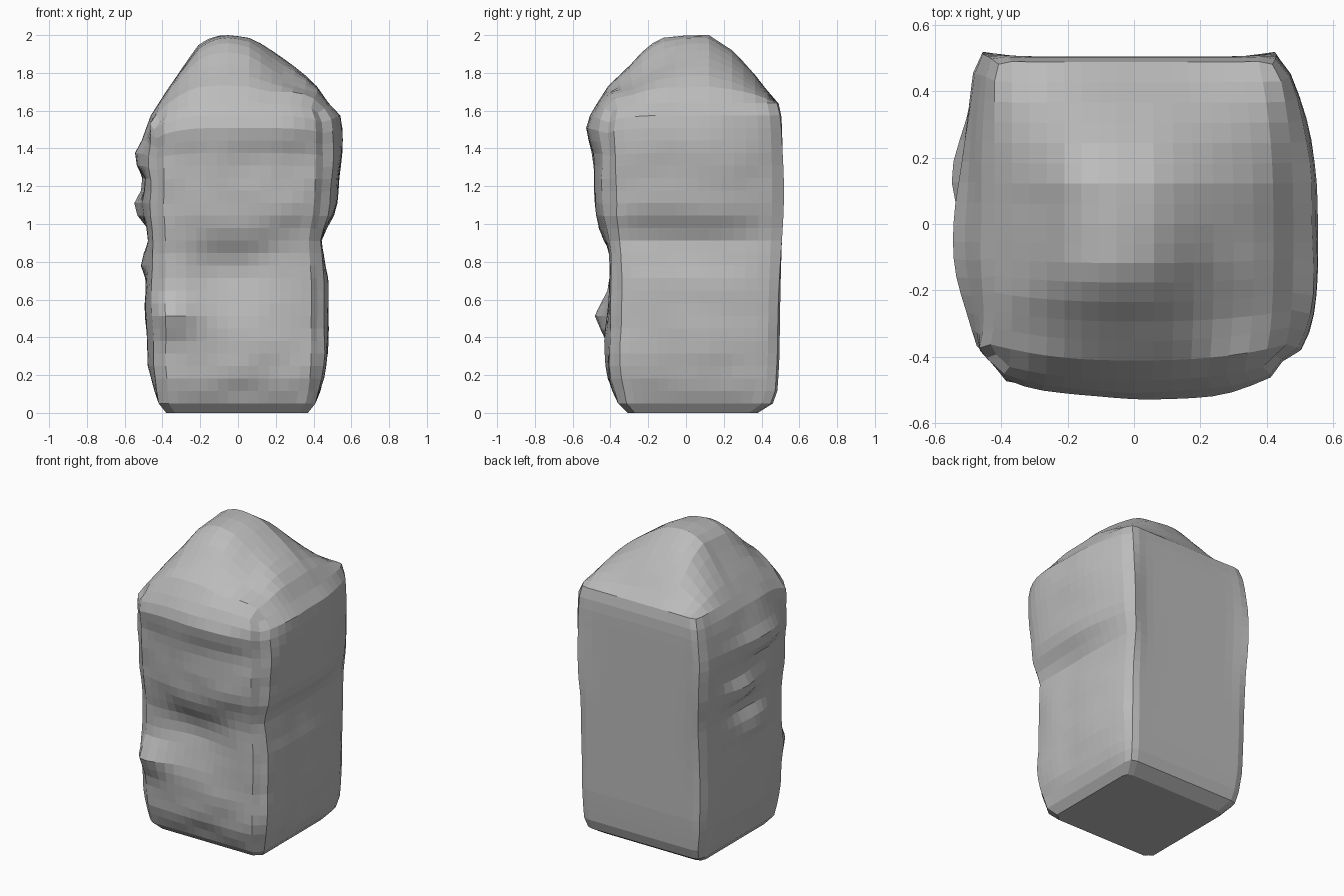
import bpy
import math
from mathutils import Vector, noise

cube = bpy.data.objects.get("Cube")
if cube:
    bpy.data.objects.remove(cube, do_unlink=True)

N = 16  # columns along each side
RIM = 1.64

# Reach of each side at (height, distance)
LEFT = [(0, .37), (.05, .41), (.16, .45), (.3, .475), (.7, .48), (.8, .46), (.91, .44),
        (1, .475), (1.07, .52), (1.25, .535), (1.36, .55), (1.48, .555), (1.58, .54), (RIM, .48)]
RIGHT = [(0, .38), (.05, .42), (.25, .475), (.5, .49), (.95, .49), (1.1, .51),
         (1.35, .52), (1.5, .485), (1.58, .46), (RIM, .42)]
FRONT = [(0, .31), (.05, .36), (.2, .42), (.35, .43), (.6, .415), (.85, .415), (.95, .44),
         (1.05, .47), (1.22, .485), (1.36, .49), (1.5, .53), (1.6, .5), (RIM, .47)]
BACK = [(0, .38), (.05, .46), (.12, .485), (.3, .495), (.8, .5), (1.5, .505), (1.6, .5),
        (RIM, .488)]

# Crown outlines across the width and the depth, as share of crown height
CROWN_X = [(-.43, 0), (-.33, .37), (-.2, .86), (-.12, .97), (-.04, 1),
           (.08, .95), (.2, .74), (.3, .53), (.4, .3), (.49, 0)]
CROWN_Y = [(-.47, .02), (-.4, .3), (-.3, .55), (-.2, .86), (-.12, .97), (0, 1),
           (.12, 1), (.25, .76), (.35, .47), (.42, .22), (.49, 0)]


def interp(table, t):
    for (a, p), (b, q) in zip(table, table[1:]):
        if t <= b:
            return p + (q - p) * max(0, (t - a) / (b - a))
    return table[-1][1]


def bump(a, b, ca, cb, ra, rb):
    return math.exp(-((a - ca) / ra) ** 2 - ((b - cb) / rb) ** 2)


def belly(reach, corner, t, amount, power):
    """Side reach that eases back towards its corners."""
    return reach - amount * max(0, reach - corner) * abs(t) ** power


def place(u, v, z):
    """Map a square position at one height onto the rock."""
    x1, x0 = interp(LEFT, z), interp(RIGHT, z)
    y0, y1 = interp(FRONT, z), interp(BACK, z)
    xl = belly(x1, .42, v, .85, 2.5) if v > 0 else belly(x1, .42, v, .6, 4)
    xr = belly(x0, .42, v, .5 if v > 0 else .7, 2.5)
    yf = belly(y0, .37, u, .55, 2.5)
    x = u * (xl if u > 0 else xr)
    y = v * (y1 if v > 0 else yf)
    # Chamfered corners, wider at the front
    if abs(u) > .999 and abs(v) > .999:
        cut = .022 if v < 0 else .012
        x -= math.copysign(cut, u)
        y -= math.copysign(cut, v)
    # Flared back corners
    if v > 0:
        y += .028 * v ** 4 * abs(u) ** 8 * bump(z, 0, 1.15, 0, .38, 1)
    # Lumps and hollows on the front
    if v < 0:
        w = abs(v) ** 6
        y -= w * (.075 * bump(x, z, -.35, .52, .15, .09)
                  - .045 * bump(x, z, -.03, .74, .2, .12)
                  + .02 * bump(x, z, 0, .97, .2, .08)
                  + .02 * bump(x, z, .3, 1.1, .15, .1))
    # Lumps and hollows on the right side
    if u < 0:
        w = abs(u) ** 6
        x -= w * (.05 * bump(y, z, .15, 1.08, .14, .06)
                  + .035 * bump(y, z, -.05, 1.36, .2, .07)
                  + .03 * bump(y, z, 0, .8, .15, .06)
                  - .03 * bump(y, z, .05, .93, .2, .06)
                  - .03 * bump(y, z, -.1, 1.22, .2, .05)
                  + .03 * bump(v, z, -1, 1.58, .2, .08))
    # Worn surface
    if .1 < z < 1.6 and v < .99:
        n = noise.noise(Vector((x * 5, y * 5, z * 6)))
        x += .008 * n * u ** 4
        y += .012 * n * min(0, v) ** 3
    # Rim sinking towards the front corners
    sink = .1 if u < 0 else .05
    z -= sink * (z / RIM) ** 7 * u ** 4 * min(0, v) ** 4
    return Vector((x, y, z))


# Ring of square positions, counter-clockwise from the front right corner
s = [2 * i / N - 1 for i in range(N + 1)]
ring = ([(i, 0) for i in range(N)] + [(N, i) for i in range(N)]
        + [(N - i, N) for i in range(N)] + [(0, N - i) for i in range(N)])
levels = [0, .05] + [.05 + .0663 * k for k in range(1, 24)] + [RIM]

verts, faces = [], []
for z in levels:
    verts += [place(s[i], s[j], z) for i, j in ring]
R = len(ring)
for k in range(len(levels) - 1):
    for i in range(R):
        a, b = k * R + i, k * R + (i + 1) % R
        faces.append((a, b, b + R, a + R))

# Flat underside
faces.append(tuple(reversed(range(R))))

# Peaked crown sharing the last ring, fuller at the back right
top = (len(levels) - 1) * R
grid = {ij: top + k for k, ij in enumerate(ring)}
for i in range(1, N):
    for j in range(1, N):
        p = place(s[i], s[j], RIM)
        rise = interp(CROWN_X, p.x) * interp(CROWN_Y, p.y)
        rise += .05 * bump(p.x, p.y, -.2, .2, .12, .12)
        rise -= .12 * bump(p.x, p.y, .2, -.2, .14, .14)
        if p.y < .2:
            p.z += .02 * noise.noise(Vector((p.x * 6, p.y * 6, 3))) * (1 - rise)
        p.z += .36 * rise
        grid[i, j] = len(verts)
        verts.append(p)
for i in range(N):
    for j in range(N):
        faces.append((grid[i, j], grid[i + 1, j], grid[i + 1, j + 1], grid[i, j + 1]))

mesh = bpy.data.meshes.new("rock_pillar")
mesh.from_pydata(verts, [], faces)
mesh.update()
rock = bpy.data.objects.new("rock_pillar", mesh)
bpy.context.scene.collection.objects.link(rock)

# Plain stone colour
stone = bpy.data.materials.new("grey_stone")
stone.use_nodes = True
grey = (.5, .5, .5, 1)
stone.diffuse_color = grey
stone.node_tree.nodes["Principled BSDF"].inputs["Base Color"].default_value = grey
mesh.materials.append(stone)
